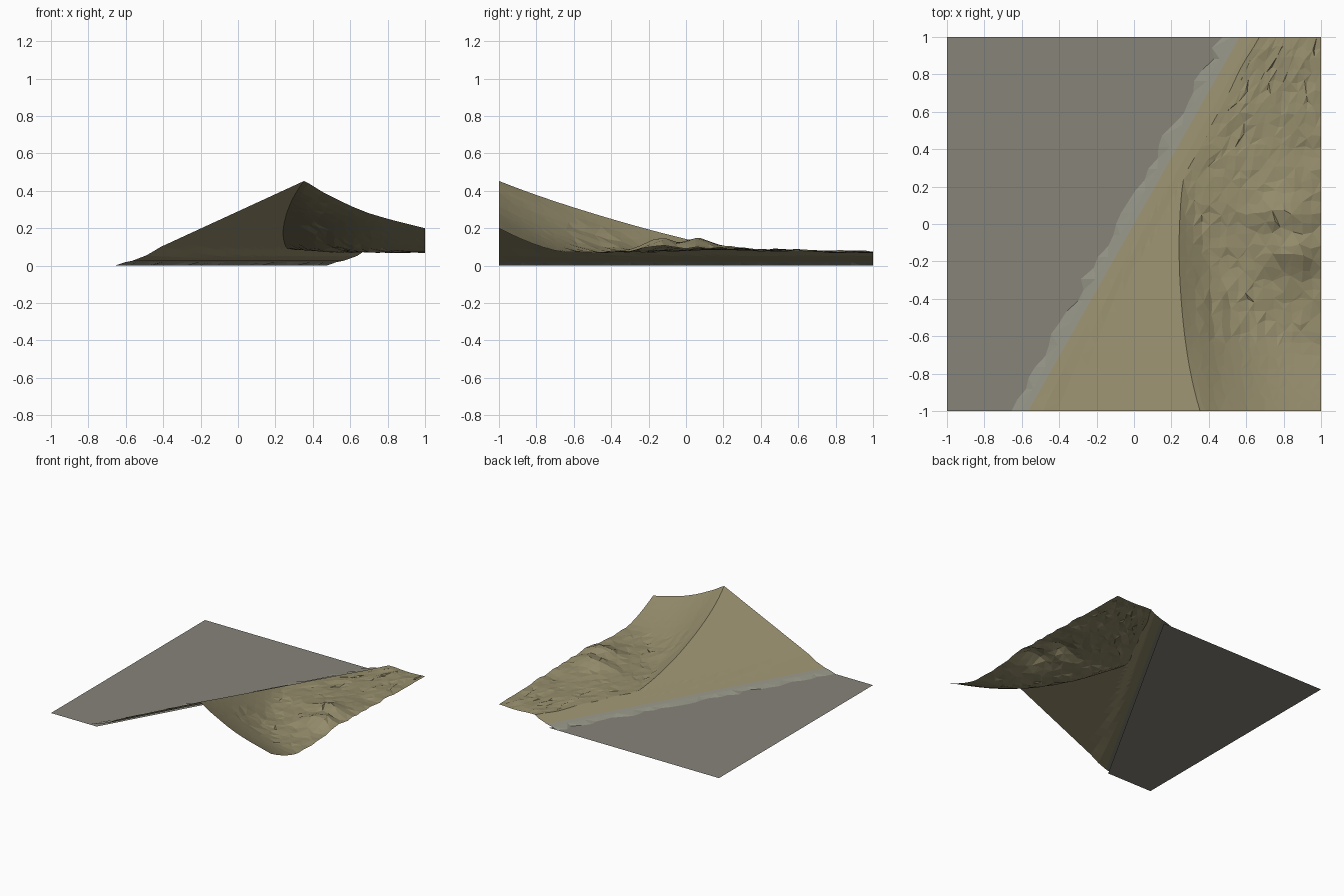
import bpy, bmesh, math, random
from mathutils import Vector, noise

if "Cube" in bpy.data.objects:
    bpy.data.objects.remove(bpy.data.objects["Cube"])

random.seed(4)
SEAM = 0.565   # x of the diagonal seam = SEAM * y
ROWS = 34


def material(name, color):
    m = bpy.data.materials.new(name)
    m.diffuse_color = (*color, 1)
    m.use_nodes = True
    m.node_tree.nodes["Principled BSDF"].inputs["Base Color"].default_value = m.diffuse_color
    return m


def lerp_profile(points, x):
    for (x0, z0), (x1, z1) in zip(points, points[1:]):
        if x <= x1:
            return z0 + (z1 - z0) * (x - x0) / (x1 - x0)
    return points[-1][1]


# Height of the even slope rising from the seam
SLOPE = [(-0.3, 0), (-0.09, 0), (-0.04, 0.018), (0, 0.026), (0.07, 0.051), (0.13, 0.09), (2, 0.95)]
# Height of the hillside along the front edge
FRONT = [(-2, 0.55), (0.25, 0.5), (0.37, 0.445), (0.45, 0.395), (0.6, 0.32),
         (0.7, 0.28), (0.8, 0.25), (1, 0.2)]


def slope(x, y):
    return lerp_profile(SLOPE, x - SEAM * y)


def valley(x, y):
    """Hillside falling from the front edge to a rough valley floor."""
    floor = 0.07 + 0.015 * math.exp(-((y - 0.3) / 0.5) ** 2)
    rough = min(1, max(0, (y + 0.75) / 0.4)) * min(1, max(0, (x - 0.3) / 0.3))
    floor += 0.016 * rough * noise.noise(Vector((x * 4, y * 7, 3)))
    for bx, by, h, s in ((0.86, -0.14, 0.07, 0.10), (0.8, 0.06, 0.07, 0.09), (0.85, 0.22, 0.025, 0.08)):
        floor += h * math.exp(-((x - bx) / 0.16) ** 2 - ((y - by) / s) ** 2)
    length = 0.28 + 0.98 * math.exp(-(x - 0.28) / 0.3)
    t = min(1, (y + 1) / length)
    return floor + (lerp_profile(FRONT, x) - floor) * (1 - t) ** 1.5


def ridge_x(y):
    lo, hi = SEAM * y, 0.98
    for _ in range(30):
        mid = (lo + hi) / 2
        if slope(mid, y) < valley(mid, y):
            lo = mid
        else:
            hi = mid
    return lo


def sheet(name, rows, mat):
    """Skin rows of points with triangles of alternating diagonal."""
    bm = bmesh.new()
    vs = [[bm.verts.new(p) for p in row] for row in rows]
    for j in range(len(vs) - 1):
        for i in range(len(vs[0]) - 1):
            a, b, c, d = vs[j][i], vs[j][i + 1], vs[j + 1][i + 1], vs[j + 1][i]
            if (i + j) % 2:
                bm.faces.new((a, b, c)), bm.faces.new((a, c, d))
            else:
                bm.faces.new((a, b, d)), bm.faces.new((b, c, d))
    me = bpy.data.meshes.new(name)
    bm.to_mesh(me)
    bm.free()
    me.materials.append(mat)
    ob = bpy.data.objects.new(name, me)
    bpy.context.collection.objects.link(ob)
    return ob


grey = material("stone_grey", (0.24, 0.23, 0.19))
pale = material("bank_grey", (0.29, 0.285, 0.23))
olive = material("dry_grass", (0.30, 0.265, 0.15))

# Flat ground left of the seam
sheet("ground", [[(-1, y, 0), (SEAM * y - 0.02, y, 0)] for y in (-1, 1)], grey)

# Land rows: seam to ridge, then ridge to the right edge
ys = [-1 + 2 * j / ROWS for j in range(ROWS + 1)]
slope_rows, valley_rows, bank_rows = [], [], []
for j, y in enumerate(ys):
    inner = 0 < j < ROWS
    r, s = ridge_x(y), SEAM * y
    a, b = [], []
    for i in range(13):
        x = s + (r - s) * i / 12
        a.append((x, y, slope(x, y)))
    for i in range(17):
        x, yy = r + (1 - r) * (i / 16) ** 1.1, y
        if inner and 0 < i < 16:
            x += random.uniform(-0.012, 0.012)
            yy += random.uniform(-0.018, 0.018)
        z = min(valley(x, yy), slope(x, yy)) if i else slope(x, y)
        if inner and i > 2 and y > -0.6:
            z += random.uniform(-0.005, 0.005)
        b.append((x, yy, z))
    slope_rows.append(a)
    valley_rows.append(b)
    toe = -0.09 + (random.uniform(-0.03, 0.025) if inner else 0)
    bank_rows.append([(s + toe, y, 0.001), (s - 0.04, y, 0.018), (s, y, 0.026)])

sheet("bank_strip", bank_rows, pale)
sheet("even_slope", slope_rows, olive)
sheet("rough_valley", valley_rows, olive)
